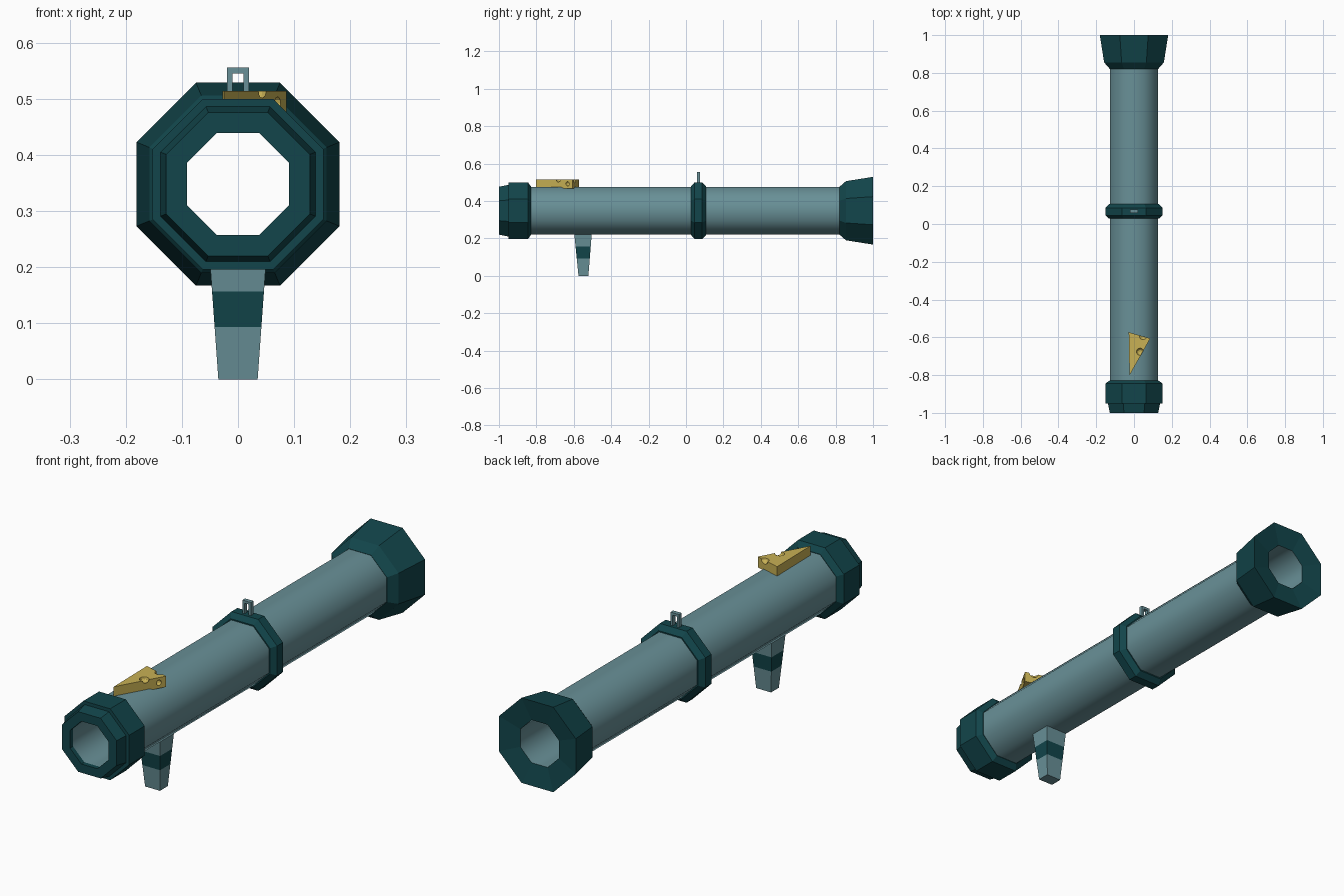
import bpy, bmesh
from math import pi, cos, sin, radians

if "Cube" in bpy.data.objects:
    bpy.data.objects.remove(bpy.data.objects["Cube"])

CZ = 0.348  # height of the tube axis


def material(name, rgb):
    m = bpy.data.materials.new(name)
    m.diffuse_color = (*rgb, 1)
    m.use_nodes = True
    m.node_tree.nodes["Principled BSDF"].inputs["Base Color"].default_value = m.diffuse_color
    return m


DARK = material("dark_teal", (0.006, 0.06, 0.07))
LIGHT = material("pale_teal", (0.14, 0.28, 0.31))
YELLOW = material("yellow", (0.58, 0.44, 0.09))


def finish(name, bm, mats):
    bmesh.ops.recalc_face_normals(bm, faces=bm.faces)
    me = bpy.data.meshes.new(name)
    bm.to_mesh(me)
    bm.free()
    ob = bpy.data.objects.new(name, me)
    bpy.context.collection.objects.link(ob)
    for m in mats:
        me.materials.append(m)
    return ob


def octagon_lathe(name, profile, mat):
    """Sweep a closed (y, apothem) profile around the tube axis in 8 steps."""
    bm = bmesh.new()
    rings = []
    for k in range(8):
        a = pi / 8 + k * pi / 4
        rings.append([bm.verts.new((r / cos(pi / 8) * cos(a), y, CZ + r / cos(pi / 8) * sin(a)))
                      for y, r in profile])
    n = len(profile)
    for k in range(8):
        p, q = rings[k], rings[(k + 1) % 8]
        for i in range(n):
            j = (i + 1) % n
            bm.faces.new((p[i], p[j], q[j], q[i]))
    return finish(name, bm, [mat])


def prism(name, points, offset, mat):
    """Extrude a flat outline along an offset vector."""
    bm = bmesh.new()
    face = bm.faces.new([bm.verts.new(p) for p in points])
    new = bmesh.ops.extrude_face_region(bm, geom=[face])["geom"]
    bmesh.ops.translate(bm, vec=offset, verts=[v for v in new if isinstance(v, bmesh.types.BMVert)])
    return finish(name, bm, [mat])


# Hollow main tube, smooth around its eight sides
tube = octagon_lathe("tube", [(-0.98, 0.091), (-0.98, 0.126), (0.985, 0.126), (0.985, 0.091)], LIGHT)
bpy.context.view_layer.objects.active = tube
tube.select_set(True)
bpy.ops.object.shade_smooth_by_angle(angle=radians(60))
tube.select_set(False)

# Stepped muzzle, middle band and flared rear
octagon_lathe("front_collar", [(-1, 0.091), (-1, 0.128), (-0.95, 0.138), (-0.95, 0.152),
                               (-0.845, 0.152), (-0.828, 0.128), (-0.828, 0.12),
                               (-0.98, 0.12), (-0.98, 0.091)], DARK)
octagon_lathe("middle_band", [(0.028, 0.12), (0.028, 0.131), (0.046, 0.152), (0.086, 0.152),
                              (0.106, 0.131), (0.106, 0.12)], DARK)
octagon_lathe("rear_flare", [(0.82, 0.12), (0.82, 0.127), (0.855, 0.158), (1, 0.181),
                             (0.985, 0.091), (0.985, 0.12)], DARK)

# Tapered grip with a dark stripe
bm = bmesh.new()
levels = []
for z in (0, 0.093, 0.157, 0.235):
    t = z / 0.223
    hx, y0, y1 = 0.035 + 0.016 * t, -0.575 - 0.022 * t, -0.522 + 0.018 * t
    levels.append([bm.verts.new((x, y, z)) for x, y in ((-hx, y0), (hx, y0), (hx, y1), (-hx, y1))])
bm.faces.new(levels[0])
bm.faces.new(levels[-1])
for s in range(3):
    for i in range(4):
        j = (i + 1) % 4
        f = bm.faces.new((levels[s][i], levels[s][j], levels[s + 1][j], levels[s + 1][i]))
        f.material_index = int(s == 1)
finish("grip", bm, [LIGHT, DARK])

# Arched sight on the middle band
arch = [(-0.02, 0.49), (-0.02, 0.556), (0.02, 0.556), (0.02, 0.49),
        (0.01, 0.49), (0.01, 0.545), (-0.01, 0.545), (-0.01, 0.49)]
prism("sight", [(x, 0.058, z) for x, z in arch], (0, 0.018, 0), LIGHT)

# Cheese wedge with scooped holes
wedge = prism("cheese_wedge", [(-0.028, -0.573, 0.468), (0.086, -0.606, 0.468), (-0.024, -0.802, 0.468)],
              (0, 0, 0.046), YELLOW)
bm = bmesh.new()
for x, y, z, r in ((0.048, -0.592, 0.518, 0.022), (0.032, -0.676, 0.516, 0.02), (0.068, -0.632, 0.492, 0.012)):
    ret = bmesh.ops.create_uvsphere(bm, u_segments=10, v_segments=6, radius=r)
    bmesh.ops.translate(bm, vec=(x, y, z), verts=ret["verts"])
holes = finish("hole_cutter", bm, [YELLOW])
holes.hide_render = True
holes.hide_set(True)
cut = wedge.modifiers.new("holes", "BOOLEAN")
cut.operation = "DIFFERENCE"
cut.solver = "EXACT"
cut.object = holes
